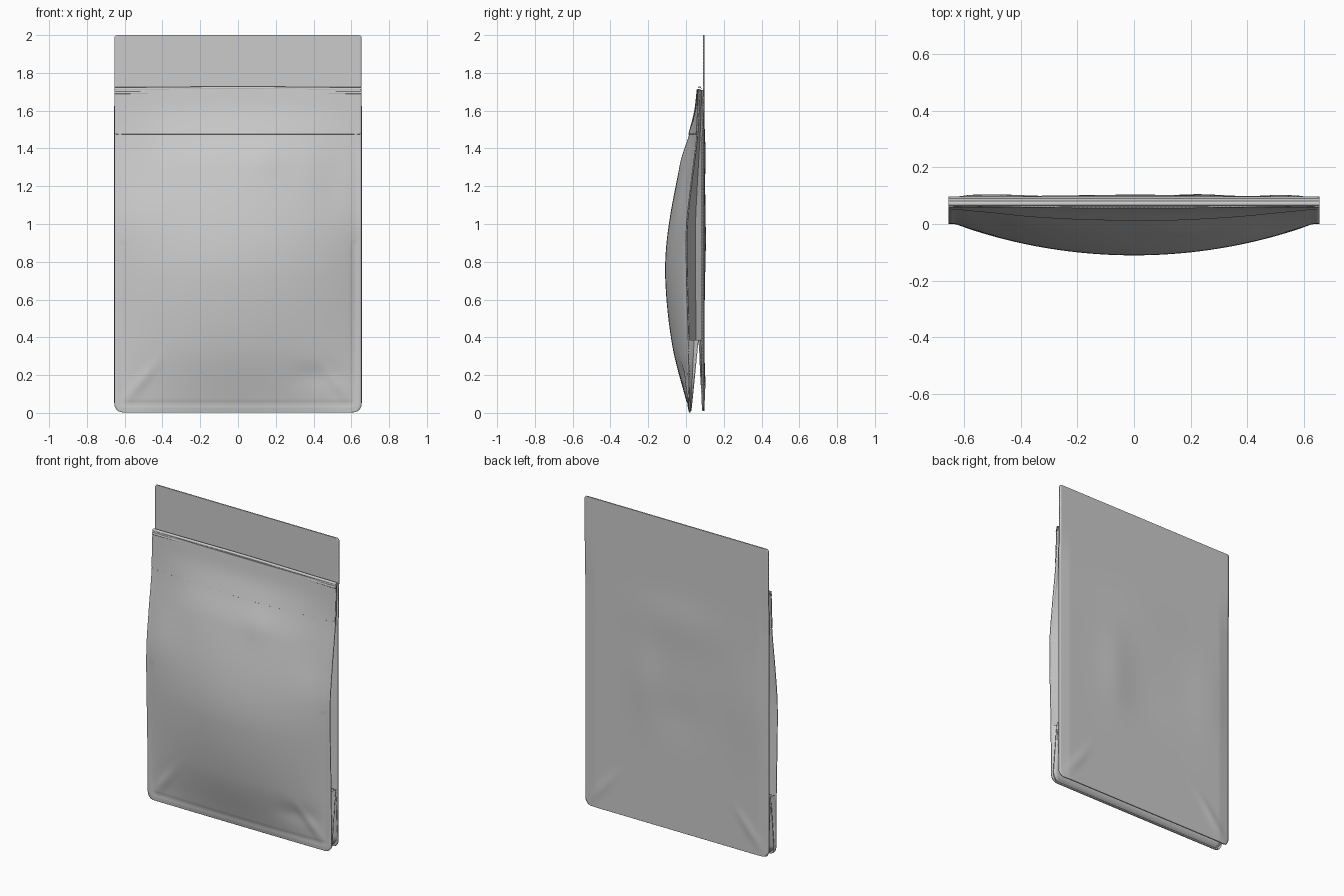
import bpy, bmesh, math

if "Cube" in bpy.data.objects:
    bpy.data.objects.remove(bpy.data.objects["Cube"])

HW = 0.655          # half width of the pouch
R = 0.045           # corner radius
FRONT_EDGE = [(0, .02), (.4, .014), (.95, .004), (1.2, .026), (1.48, .06), (1.72, .072)]
FRONT_MID = [(0, .02), (.05, .008), (.35, -.068), (.7, -.106), (.95, -.094),
             (1.3, -.03), (1.48, .022), (1.6, .052), (1.72, .066)]


def curve(pts, t):
    """Smooth (Catmull-Rom style) interpolation through a short profile."""
    t = min(max(t, pts[0][0]), pts[-1][0])
    i = 0
    while i < len(pts) - 2 and t > pts[i + 1][0]:
        i += 1

    def slope(k):
        a, b = pts[max(k - 1, 0)], pts[min(k + 1, len(pts) - 1)]
        return (b[1] - a[1]) / (b[0] - a[0])
    (x0, y0), (x1, y1) = pts[i], pts[i + 1]
    h = x1 - x0
    s = (t - x0) / h
    return ((2*s**3 - 3*s*s + 1) * y0 + (s**3 - 2*s*s + s) * h * slope(i)
            + (3*s*s - 2*s**3) * y1 + (s**3 - s*s) * h * slope(i + 1))


def bump(x, z, cx, cz, rx, rz):
    return math.exp(-((x - cx) / rx) ** 2 - ((z - cz) / rz) ** 2)


def crease(x, z):
    """Diagonal fold running in from each bottom corner."""
    across = (abs(x) - 0.6) + 0.75 * (z - 0.05)
    return math.exp(-(across / .035) ** 2) * math.exp(-((z - .16) / .1) ** 2)


def front_y(x, z):
    e, m = curve(FRONT_EDGE, z), curve(FRONT_MID, z)
    u = min(abs(x) / 0.63, 1)
    y = e + (m - e) * (1 - u * u) ** 0.95
    y -= .007 * crease(x, z)
    y += .008 * bump(x, z, -.5, 1.3, .1, .18) + .007 * bump(x, z, .5, 1.25, .1, .2)
    y += .008 * bump(x, z, .42, .2, .12, .06) - .006 * bump(x, z, .15, 1.35, .1, .1)
    # pressed groove of the heat seal
    d = min(HW - .045 - abs(x), z - .05)
    if z < .9:
        y += .004 * math.exp(-(d / .008) ** 2)
    return y


def back_y(x, z):
    fade = min(1, max(0, (1.75 - z) / .3))
    y = .094 + fade * (.008 * bump(x, z, .22, .9, .12, .25) + .007 * bump(x, z, -.5, .95, .15, .3)
                       + .006 * bump(x, z, 0, 1.35, .3, .15) - .004 * bump(x, z, 0, .75, .2, .15))
    y += .005 * crease(x, z) - .007 * fade * max(0, abs(x) - .58) / .07
    return y


def finish(name, bm, thickness=0):
    bmesh.ops.recalc_face_normals(bm, faces=bm.faces)
    me = bpy.data.meshes.new(name)
    bm.to_mesh(me)
    bm.free()
    ob = bpy.data.objects.new(name, me)
    bpy.context.collection.objects.link(ob)
    bpy.context.view_layer.objects.active = ob
    ob.select_set(True)
    bpy.ops.object.shade_smooth_by_angle(angle=math.radians(40))
    ob.select_set(False)
    if thickness:
        mod = ob.modifiers.new("thickness", 'SOLIDIFY')
        mod.thickness = thickness
        mod.offset = 0
    return ob


def surface(name, rows, thickness=0):
    """Skin a list of equally long rows of points."""
    bm = bmesh.new()
    vs = [[bm.verts.new(p) for p in row] for row in rows]
    for a, b in zip(vs, vs[1:]):
        for i in range(len(a) - 1):
            bm.faces.new((a[i], a[i + 1], b[i + 1], b[i]))
    return finish(name, bm, thickness)


def half_width(z, z0, z1, r0, r1):
    for d, r in ((z - z0, r0), (z1 - z, r1)):
        if d < r:
            return HW - r + math.sqrt(max(0, r * r - (r - d) ** 2))
    return HW


def sheet(name, yfun, z0, z1, r0, r1, thickness, nx=90, nz=110):
    fine = [i / 6 for i in range(6)]
    zs = [z0 + r0 * f * f for f in fine]
    zs += [z0 + r0 + (z1 - z0 - r0 - r1) * i / nz for i in range(nz + 1)]
    zs += [z1 - r1 * f * f for f in reversed(fine)]
    rows = []
    for z in zs:
        w = half_width(z, z0, z1, r0, r1)
        xs = [w * (2 * i / nx - 1) for i in range(nx + 1)]
        rows.append([(x, yfun(x, z), z) for x in xs])
    return surface(name, rows, thickness)


# main film panels
sheet("front_panel", front_y, 0.003, 1.715, R, .004, .007)
sheet("back_panel", back_y, 0.01, 2.0, R, .015, .007)

# overlapping strip under the zipper
sheet("header_strip", lambda x, z: front_y(x, z) - .006, 1.475, 1.712, .012, .004, .005, nz=16)

# zipper ridges across the mouth
for name, z, y, r in (("zipper_lower_ridge", 1.697, .066, .008),
                      ("zipper_upper_ridge", 1.717, .072, .009)):
    rows = []
    for i in range(41):
        x = HW * (i / 20 - 1)
        dz = .002 * math.cos(x * 5)
        rows.append([(x, y + r * math.cos(k * math.pi / 6), z + dz + r * math.sin(k * math.pi / 6))
                     for k in range(13)])
    surface(name, rows)

# closing film between the mouth and the back panel
surface("mouth_seal", [[(HW * (i / 20 - 1), y, z) for i in range(41)]
                       for y, z in ((.068, 1.66), (.078, 1.712), (.092, 1.712), (.092, 1.66))])

# bottom gusset tucked up between the panels
gusset = [(.022, .012), (.032, .06), (.046, .2), (.058, .32), (.066, .385),
          (.072, .32), (.077, .2), (.084, .08), (.09, .015)]
rows = []
for y, z in gusset:
    w = half_width(z, .003, 2, R, 0) - .004
    rows.append([(w * (i / 20 - 1), y, z) for i in range(41)])
surface("bottom_gusset", rows, .004)


# pleated side walls joining the panels to each other and to the gusset
def side_wall(name, side, left, right, z0, z1, depth):
    rows = []
    for i in range(41):
        z = z0 + (z1 - z0) * i / 40
        w = half_width(z, .003, 2, R, 0) - .003
        a, b = left(z), right(z)
        rows.append([(side * (w - depth * d), a + (b - a) * t, z)
                     for t, d in ((0, 0), (.3, .5), (.55, 1), (.8, .5), (1, 0))])
    surface(name, rows)


for label, s in (("left", -1), ("right", 1)):
    fe = lambda z, s=s: front_y(s * HW, z)
    be = lambda z, s=s: back_y(s * HW, z)
    tuck_front = lambda z: .028 + .038 * z / .385
    tuck_back = lambda z: .09 - .024 * z / .385
    side_wall(label + "_side_pleat", s, fe, be, .385, 1.71, .1)
    side_wall(label + "_front_foot_seal", s, fe, tuck_front, .01, .385, .02)
    side_wall(label + "_back_foot_seal", s, tuck_back, be, .015, .385, .01)
